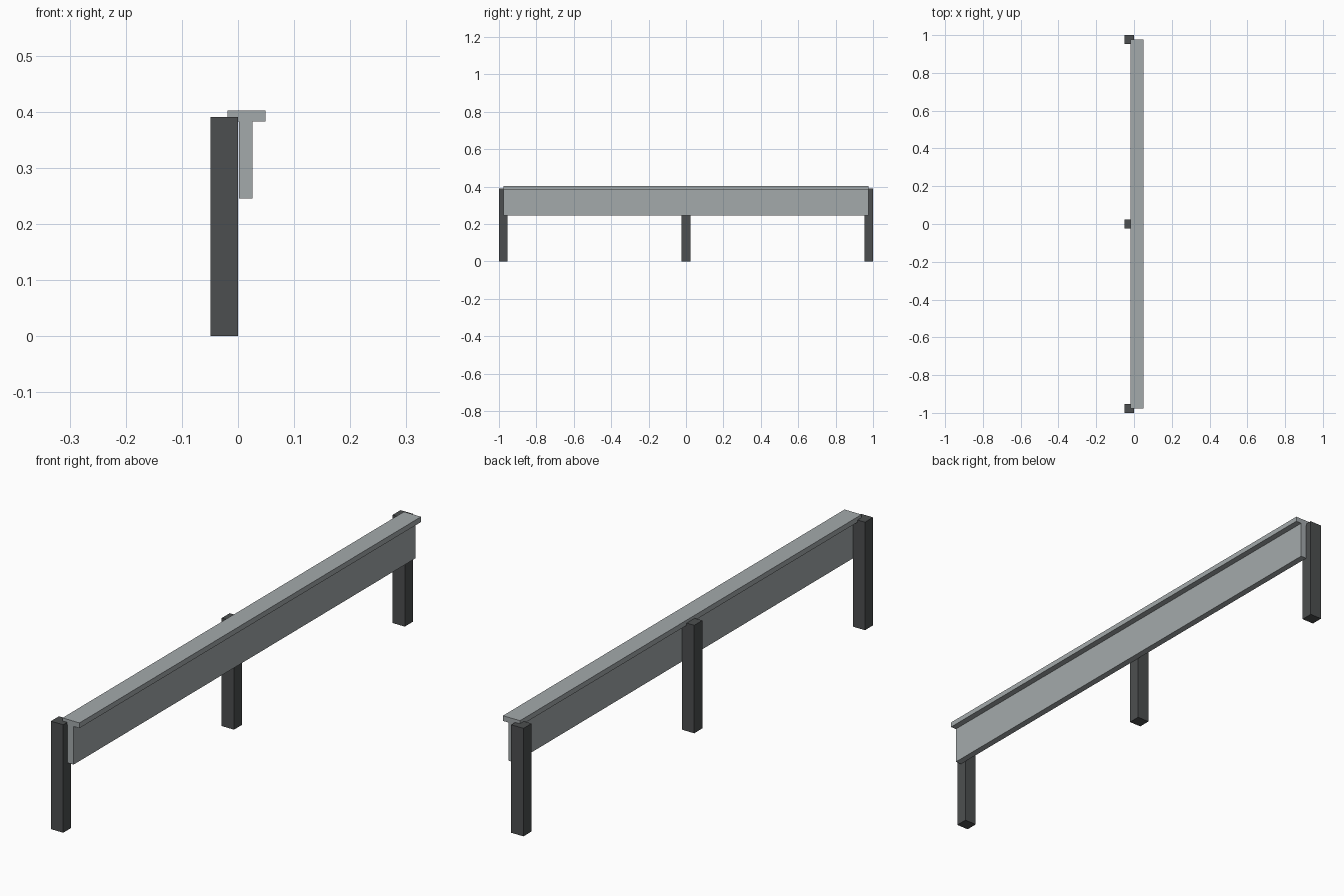
import bpy
import bmesh
from mathutils import Vector

cube = bpy.data.objects.get("Cube")
if cube:
    bpy.data.objects.remove(cube, do_unlink=True)


def make_material(name, rgb):
    mat = bpy.data.materials.new(name)
    mat.use_nodes = True
    color = (*rgb, 1.0)
    mat.diffuse_color = color
    mat.node_tree.nodes["Principled BSDF"].inputs["Base Color"].default_value = color
    return mat


def make_box(name, low, high, mat):
    low, high = Vector(low), Vector(high)
    bm = bmesh.new()
    bmesh.ops.create_cube(bm, size=1)
    bmesh.ops.scale(bm, vec=high - low, verts=bm.verts)
    mesh = bpy.data.meshes.new(name)
    bm.to_mesh(mesh)
    bm.free()
    mesh.materials.append(mat)
    obj = bpy.data.objects.new(name, mesh)
    obj.location = (low + high) / 2
    bpy.context.collection.objects.link(obj)
    return obj


light_grey = make_material("light grey", (0.37, 0.40, 0.41))
dark_grey = make_material("dark grey", (0.073, 0.078, 0.08))

# Three upright posts
half = 0.023
for label, y in (("front", half - 1), ("middle", 0), ("back", 1 - half)):
    make_box(label + "_post", (-0.049, y - half, 0), (0, y + half, 0.391), dark_grey)

# Upright board with a flat cap resting on it
reach = 0.977
make_box("rail_board", (0.002, -reach, 0.245), (0.026, reach, 0.383), light_grey)
make_box("rail_cap", (-0.019, -reach, 0.383), (0.049, reach, 0.402), light_grey)
